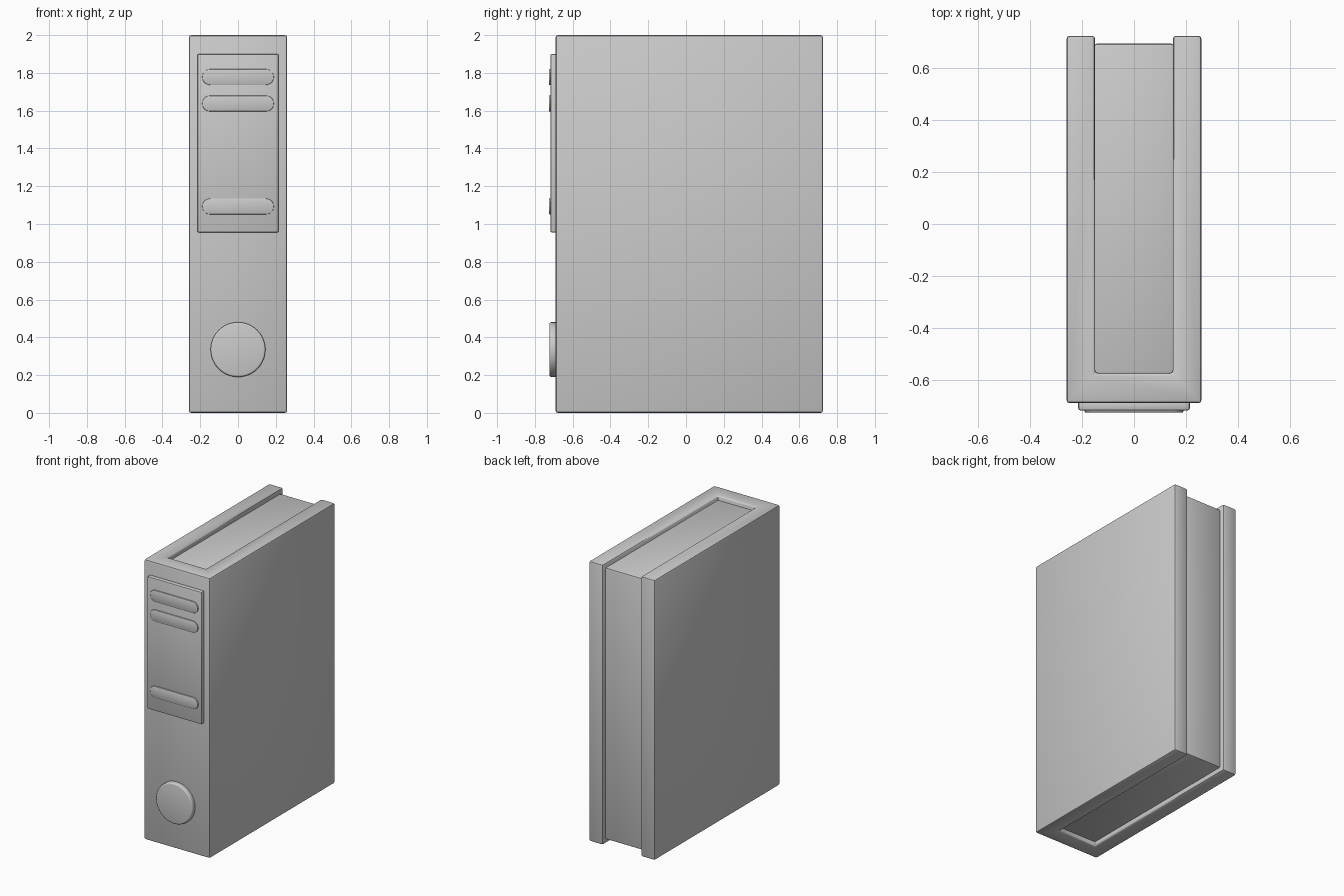
import bpy
import math

old = bpy.data.objects.get("Cube")
if old:
    bpy.data.objects.remove(old, do_unlink=True)

grey = bpy.data.materials.new("plain grey")
grey.use_nodes = True
COLOUR = (0.6, 0.6, 0.6, 1)
grey.diffuse_color = COLOUR
grey.node_tree.nodes["Principled BSDF"].inputs["Base Color"].default_value = COLOUR


def prism(name, outline, depth, place, bevel, segments=2):
    """Extrude a flat outline; place maps (u, v, depth) to x, y, z."""
    n = len(outline)
    verts = [place(u, v, d) for d in depth for u, v in outline]
    faces = [list(range(n))[::-1], list(range(n, 2 * n))]
    faces += [[i, (i + 1) % n, (i + 1) % n + n, i + n] for i in range(n)]
    mesh = bpy.data.meshes.new(name)
    mesh.from_pydata(verts, [], faces)
    mesh.materials.append(grey)
    obj = bpy.data.objects.new(name, mesh)
    bpy.context.collection.objects.link(obj)
    bpy.ops.object.select_all(action='DESELECT')
    obj.select_set(True)
    bpy.context.view_layer.objects.active = obj
    mod = obj.modifiers.new("soft edges", 'BEVEL')
    mod.width, mod.segments = bevel, segments
    mod.limit_method = 'ANGLE'
    mod.angle_limit = math.radians(40)
    bpy.ops.object.modifier_apply(modifier=mod.name)
    bpy.ops.object.shade_smooth_by_angle(angle=math.radians(35))
    return obj


def upright(u, v, d):
    return (u, v, d)


def facing(u, v, d):
    return (u, -d, v)


def rect(u0, u1, v0, v1):
    return [(u0, v0), (u1, v0), (u1, v1), (u0, v1)]


def pill(centre_z, half_width, radius, steps=10):
    """Stadium outline; half_width equal to radius gives a disc."""
    points = []
    for side, start in ((1, -90), (-1, 90)):
        for i in range(steps + 1):
            a = math.radians(start + 180 * i / steps)
            points.append((side * (half_width - radius) + radius * math.cos(a),
                           centre_z + radius * math.sin(a)))
    return points


# Cover: spine and two boards as one U-shaped piece
W, IN, FRONT, FLOOR, BACK = 0.26, 0.15, -0.69, -0.575, 0.725
cover = [(-W, FRONT), (W, FRONT), (W, BACK), (IN, BACK),
         (IN, FLOOR), (-IN, FLOOR), (-IN, BACK), (-W, BACK)]
prism("cover", cover, (0, 2), upright, 0.012)

# Page block, slightly recessed on its three open sides
prism("page_block", rect(-IN - 0.004, IN + 0.004, FLOOR - 0.004, 0.695),
      (0.03, 1.97), upright, 0.012)

# Spine label with three raised bars
prism("spine_label", rect(-0.215, 0.215, 0.955, 1.9), (0.68, 0.718), facing, 0.008)
for name, z in (("upper_bar", 1.778), ("second_bar", 1.638), ("lower_bar", 1.093)):
    prism(name, pill(z, 0.19, 0.042), (0.71, 0.726), facing, 0.004)

# Round finger button at the foot of the spine
disc = [(0.145 * math.cos(math.tau * i / 48), 0.335 + 0.145 * math.sin(math.tau * i / 48))
        for i in range(48)]
prism("finger_button", disc, (0.68, 0.723), facing, 0.01, 3)
